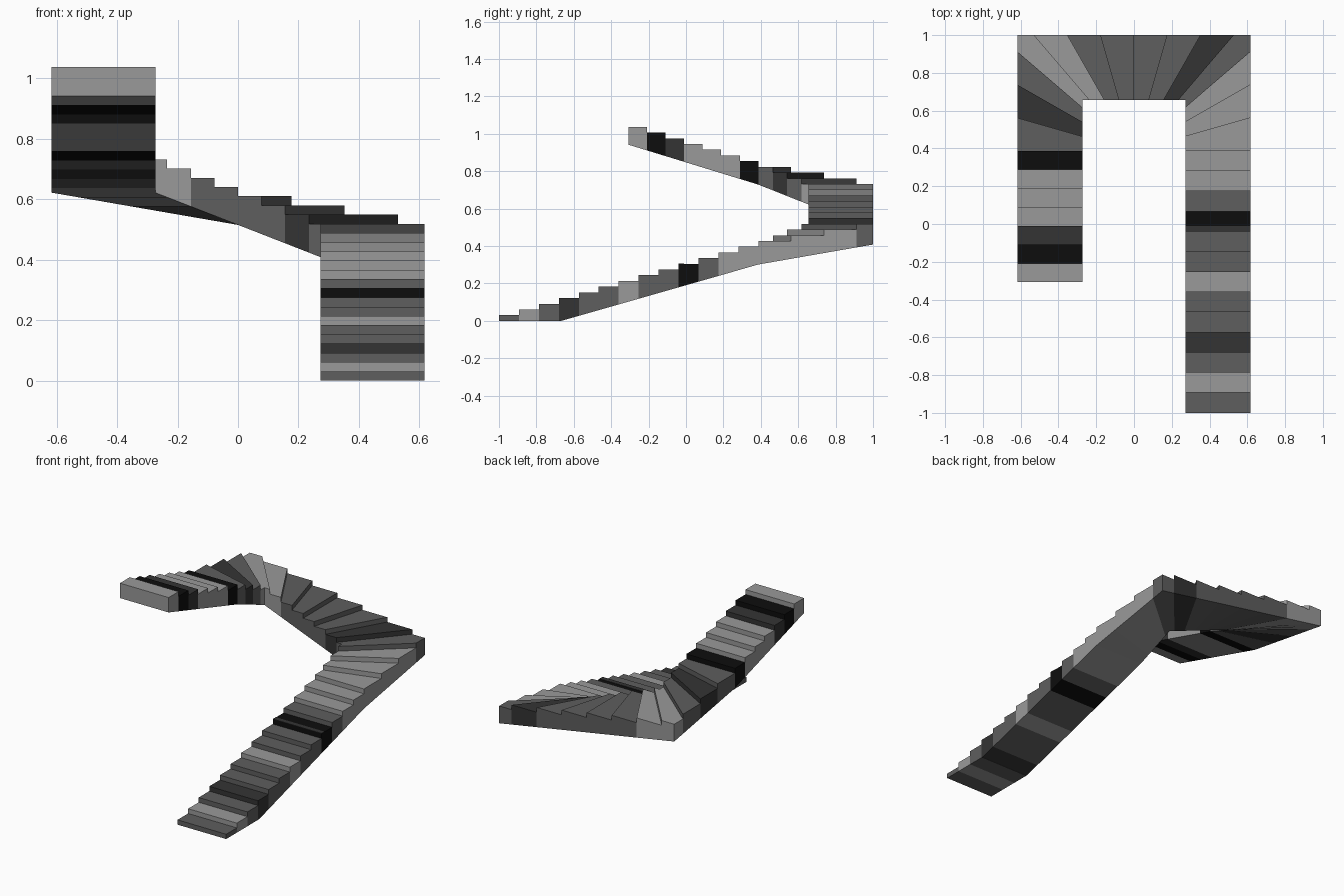
import bpy
import bmesh

cube = bpy.data.objects.get("Cube")
if cube:
    bpy.data.objects.remove(cube, do_unlink=True)

RISE = 0.0305     # height of one step
DEPTH = 0.095     # how far the sloping underside lies below the step line
STEPS = 34

# Plan of the stair: (step number, outer edge point, inner edge point)
PLAN = [
    (0, (0.617, -1.0), (0.2735, -1.0)),
    (13, (0.617, 0.387), (0.2735, 0.387)),
    (16.5, (0.617, 1.0), (0.2735, 0.656)),
    (23.5, (-0.617, 1.0), (-0.2735, 0.656)),
    (27, (-0.617, 0.387), (-0.2735, 0.387)),
    (STEPS, (-0.617, -0.308), (-0.2735, -0.308)),
]
BREAKS = (DEPTH / RISE, 16.5, 23.5)   # underside kink and the two corners


def make_material(name, value):
    mat = bpy.data.materials.new(name)
    mat.use_nodes = True
    color = (value, value, value, 1)
    mat.diffuse_color = color
    bsdf = mat.node_tree.nodes["Principled BSDF"]
    bsdf.inputs["Base Color"].default_value = color
    bsdf.inputs["Roughness"].default_value = 0.9
    return mat


MATERIALS = {
    "L": make_material("light_grey", 0.32),
    "G": make_material("mid_grey", 0.112),
    "D": make_material("dark_grey", 0.034),
    "B": make_material("near_black", 0.004),
}
# One letter per step, from the bottom to the top
COLORS = "GLGDGGLGGBGLLLLLGDGGGGLLGDGBLLLDBL"


def plan_points(t):
    """Outer and inner plan points at step position t."""
    for (t0, o0, i0), (t1, o1, i1) in zip(PLAN, PLAN[1:]):
        if t <= t1:
            f = (t - t0) / (t1 - t0)
            return [[a + (b - a) * f for a, b in zip(p, q)]
                    for p, q in ((o0, o1), (i0, i1))]


def underside(t):
    return max(0.0, t * RISE - DEPTH)


def make_block(name, start, end, top, bottom, mat):
    """Closed block across the stair between two step positions."""
    stations = [start] + [b for b in BREAKS if start < b < end] + [end]
    bm = bmesh.new()
    rings = []
    for t in stations:
        outer, inner = plan_points(t)
        low = bottom(t)
        rings.append([bm.verts.new((*p, z)) for p, z in
                      ((outer, low), (inner, low), (inner, top), (outer, top))])
    for a, b in zip(rings, rings[1:]):
        for j in range(4):
            k = (j + 1) % 4
            bm.faces.new((a[j], a[k], b[k], b[j]))
    bm.faces.new(rings[0])
    bm.faces.new(rings[-1])
    bmesh.ops.recalc_face_normals(bm, faces=bm.faces)
    mesh = bpy.data.meshes.new(name)
    bm.to_mesh(mesh)
    bm.free()
    mesh.materials.append(mat)
    obj = bpy.data.objects.new(name, mesh)
    bpy.context.collection.objects.link(obj)


# Steps, straight and winding
for n, letter in enumerate(COLORS):
    make_block(f"step_{n + 1:02d}", n, n + 1, (n + 1) * RISE, underside,
               MATERIALS[letter])

# Dark strip along the front of the black tread in the lower flight
tread = 10 * RISE
make_block("tread_strip", 9, 9.28, tread + 0.002, lambda t: tread - 0.001,
           MATERIALS["D"])
